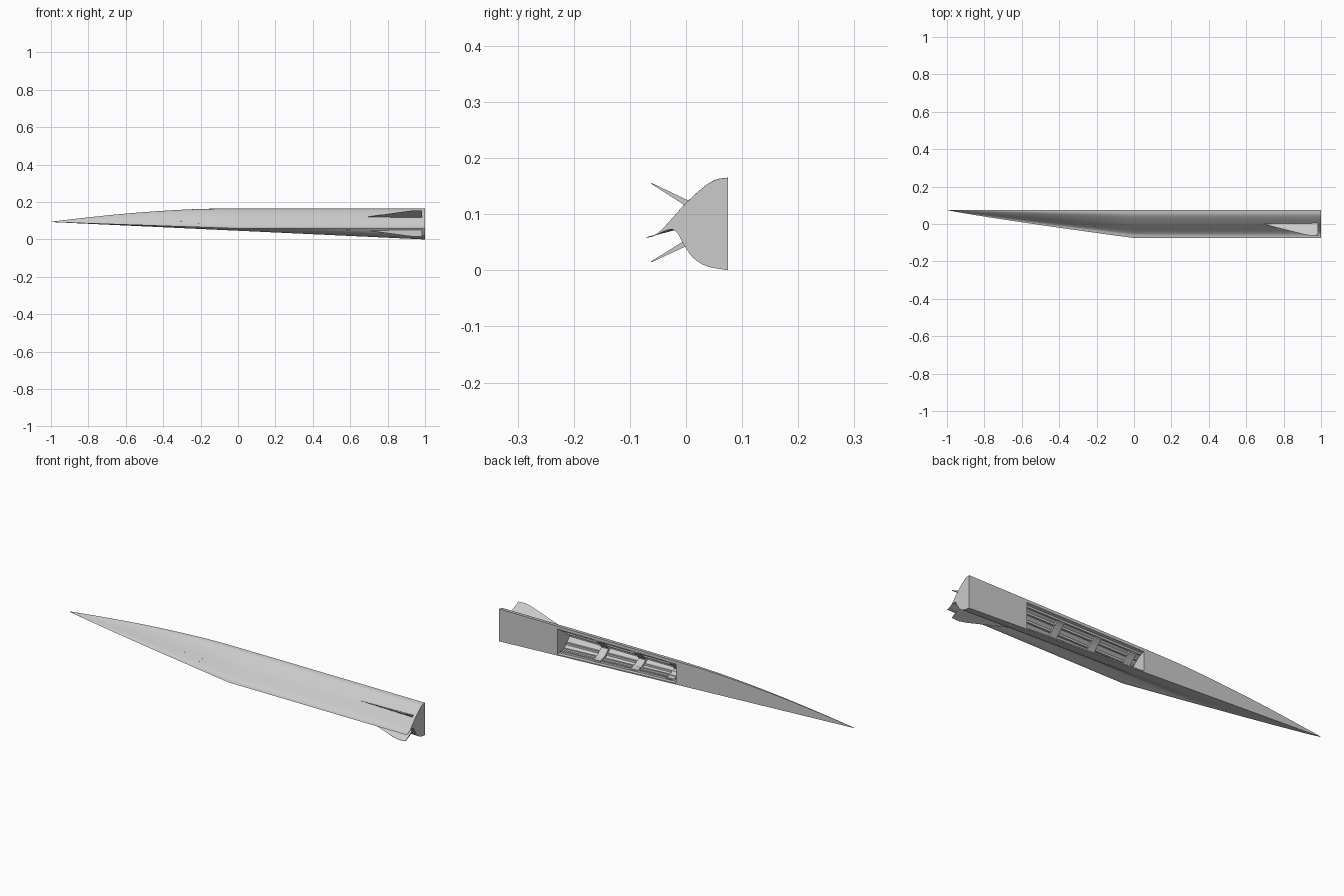
import bpy, bmesh, math
from mathutils import Vector

cube = bpy.data.objects.get("Cube")
if cube:
    bpy.data.objects.remove(cube, do_unlink=True)

BACK, WIDTH, TOP, CHINE = 0.075, 0.15, 0.165, 0.058

# One plain grey finish for everything
grey = bpy.data.materials.new("light_grey")
grey.use_nodes = True
grey.diffuse_color = (0.6, 0.6, 0.6, 1)
grey.node_tree.nodes["Principled BSDF"].inputs["Base Color"].default_value = (0.6, 0.6, 0.6, 1)

# Stern profiles (y, z) and the crown line (x, z)
UPPER = [(-0.075, 0.058), (-0.06, 0.061), (-0.045, 0.071), (-0.02, 0.098),
         (0.0, 0.12), (0.03, 0.147), (0.052, 0.161), (0.075, 0.165)]
LOWER = [(-0.075, 0.058), (-0.06, 0.060), (-0.04, 0.069), (-0.025, 0.073),
         (-0.015, 0.066), (-0.003, 0.044), (0.012, 0.023), (0.035, 0.008), (0.075, 0.0)]
CROWN = [(-1, 0.095), (-0.8, 0.118), (-0.6, 0.138), (-0.4, 0.153),
         (-0.2, 0.163), (0, 0.165), (1, 0.165)]


def curve(pts, v):
    """Smooth interpolation through a list of points."""
    v = min(max(v, pts[0][0]), pts[-1][0])
    i = max(k for k in range(len(pts) - 1) if pts[k][0] <= v)

    def slope(k):
        a, b = pts[max(k - 1, 0)], pts[min(k + 1, len(pts) - 1)]
        return (b[1] - a[1]) / (b[0] - a[0])
    (x0, z0), (x1, z1) = pts[i], pts[i + 1]
    h = x1 - x0
    t = (v - x0) / h
    return (z0 * (1 + 2 * t) * (1 - t) ** 2 + slope(i) * h * t * (1 - t) ** 2
            + z1 * t * t * (3 - 2 * t) - slope(i + 1) * h * t * t * (1 - t))


def half_width(x):
    return WIDTH * min(1, x + 1) ** 0.9


def edge_z(x):
    return 0.093 + (CHINE - 0.093) * min(1, x + 1)


def upper_z(x, y):
    w = half_width(x)
    shape = curve(UPPER, BACK - WIDTH * (BACK - y) / w)
    return edge_z(x) + (curve(CROWN, x) - edge_z(x)) * (shape - CHINE) / (TOP - CHINE)


def lower_z(x, y):
    # straight lines run aft from the leading edge to the stern profile
    start = -1 + max(0, (BACK - y) / WIDTH) ** (1 / 0.9)
    t = (x - start) / (1 - start)
    return edge_z(start) * (1 - t) + curve(LOWER, y) * t


def make(name, bm):
    bmesh.ops.recalc_face_normals(bm, faces=bm.faces)
    mesh = bpy.data.meshes.new(name)
    bm.to_mesh(mesh)
    bm.free()
    mesh.materials.append(grey)
    ob = bpy.data.objects.new(name, mesh)
    bpy.context.collection.objects.link(ob)
    return ob


def loft(name, rings):
    """Skin closed rings of points and cap both ends."""
    bm = bmesh.new()
    rows = [[bm.verts.new(p) for p in ring] for ring in rings]
    for a, b in zip(rows, rows[1:]):
        for i in range(len(a)):
            j = (i + 1) % len(a)
            bm.faces.new((a[i], a[j], b[j], b[i]))
    bm.faces.new(rows[0])
    bm.faces.new(rows[-1])
    return make(name, bm)


# Half hull, split flat along its back
STEPS = 32


def hull_ring(x):
    w = half_width(x)
    ys = [BACK - w * (1 - i / STEPS) for i in range(STEPS + 1)]
    return ([(x, y, upper_z(x, y)) for y in ys]
            + [(x, y, lower_z(x, y)) for y in reversed(ys[1:])])


stations = [-0.998] + [-1 + i / 24 for i in range(1, 25)] + [i / 8 for i in range(1, 9)]
hull = loft("hull", [hull_ring(x) for x in stations])

# Bay hollowed into the flat back
BAY_Y = [0.075, 0.06, 0.045, 0.03, 0.015, 0.0, -0.02]


def bay_section(x):
    return ([(x, y, upper_z(x, y) - 0.015) for y in BAY_Y]
            + [(x, y, lower_z(x, y) + 0.006) for y in reversed(BAY_Y)])


def bay_cut_ring(x):
    s = bay_section(x)
    return [(x, 0.1, s[0][2])] + s + [(x, 0.1, s[-1][2])]


cutter = loft("bay_cutter", [bay_cut_ring(x) for x in (0.005, 0.2, 0.45, 0.67)])
cutter.hide_render = True
cut = hull.modifiers.new("bay", "BOOLEAN")
cut.operation, cut.solver, cut.object = "DIFFERENCE", "EXACT", cutter
bpy.context.view_layer.objects.active = hull
bpy.ops.object.modifier_apply(modifier=cut.name)
bpy.data.objects.remove(cutter, do_unlink=True)


# Frames across the bay
def frame_ring(x):
    outer = bay_section(x)[1:-1]
    mid = Vector((x, 0.07, 0.09))
    inner = [mid + (Vector(p) - mid) * 0.82 for p in outer]
    return outer + inner[::-1]


for n, x in enumerate((0.05, 0.25, 0.46)):
    loft(f"bay_frame_{n + 1}", [frame_ring(x - 0.02), frame_ring(x + 0.02)])


# Rails running along the bay walls
def rail_ring(x, y, wall):
    z = upper_z(x, y) - 0.019 if wall == "upper" else lower_z(x, y) + 0.010
    return [(x, y + a * 0.005, z + b * 0.005) for a, b in ((-1, -1), (1, -1), (1, 1), (-1, 1))]


for wall in ("upper", "lower"):
    for n, y in enumerate((0.005, 0.03, 0.055)):
        loft(f"bay_{wall}_rail_{n + 1}",
             [rail_ring(x, y, wall) for x in (0.01, 0.23, 0.45, 0.665)])


# Wedge-shaped tail fins
def fin(name, root, tip):
    root, tip = Vector(root), Vector(tip)
    normal = Vector((1, 0, 0)).cross(tip - root).normalized()
    outline = [(0.64, 0.0, 0.0005), (0.91, 0.92, 0.0004), (0.945, 1.0, 0.0005),
               (0.985, 0.97, 0.001), (0.985, 0.0, 0.006)]
    sides = []
    for s in (-1, 1):
        sides.append([Vector((x, 0, 0)) + root.lerp(tip, k) + normal * s * half
                      for x, k, half in outline])
    loft(name, sides)


fin("upper_fin", (0, 0.012, 0.114), (0, -0.062, 0.155))
fin("lower_fin", (0, 0.012, 0.055), (0, -0.062, 0.015))

# Small flush ports on the forward flank
for n, (x, u) in enumerate(((-0.305, 0.34), (-0.21, 0.28), (-0.2, 0.34))):
    y = BACK - half_width(x) * (1 - u)
    bm = bmesh.new()
    bmesh.ops.create_cone(bm, cap_ends=True, segments=10, radius1=0.003, radius2=0.003, depth=0.003)
    port = make(f"port_{n + 1}", bm)
    port.location = (x, y, upper_z(x, y))
    port.rotation_euler = (math.radians(45), 0, 0)

# Smooth the curved skin, keep hard edges
bpy.ops.object.select_all(action="DESELECT")
hull.select_set(True)
bpy.context.view_layer.objects.active = hull
bpy.ops.object.shade_smooth_by_angle(angle=math.radians(30))
